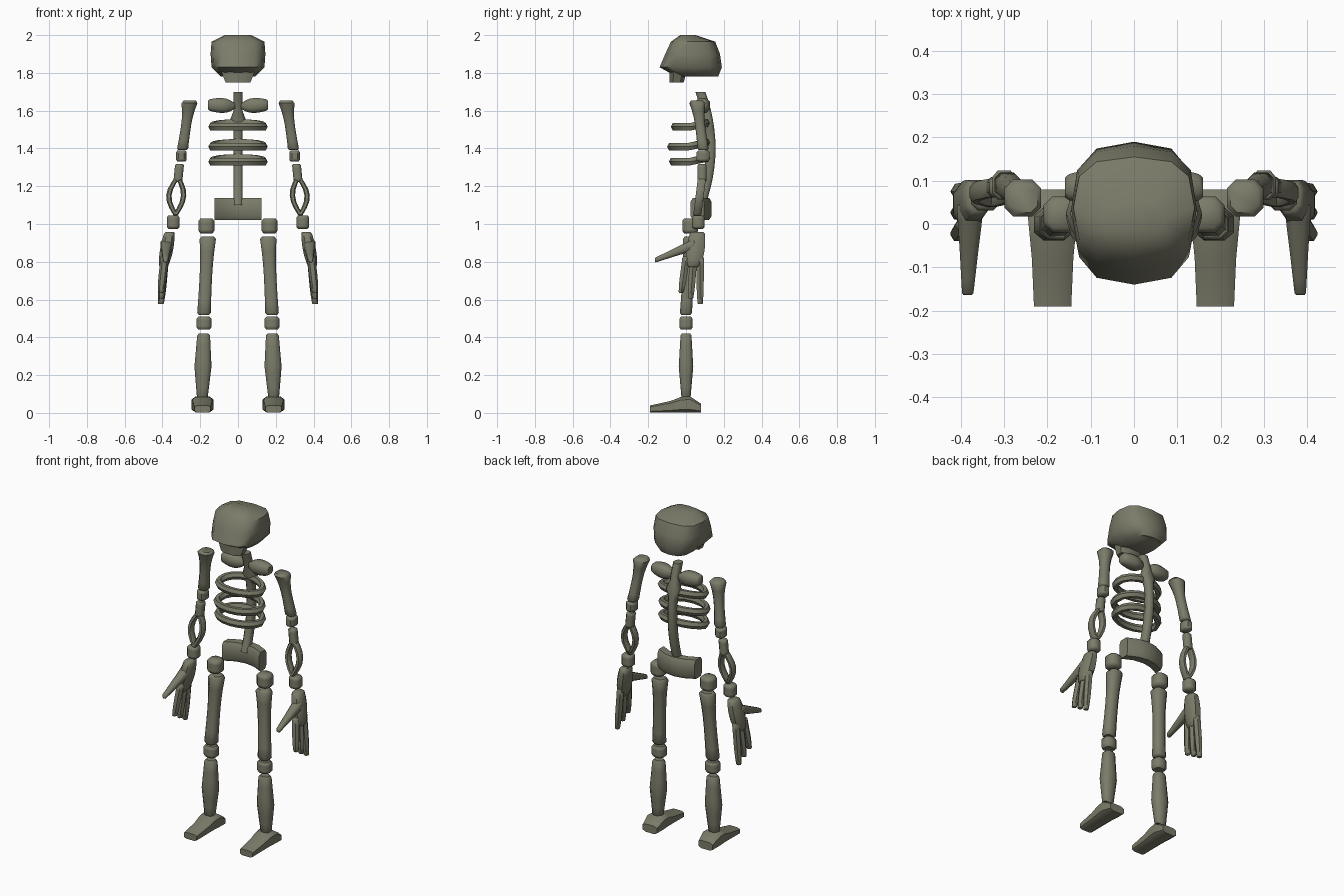
import bpy, bmesh, math
from mathutils import Vector

default_cube = bpy.data.objects.get("Cube")
if default_cube:
    bpy.data.objects.remove(default_cube, do_unlink=True)

bone_color = (0.2, 0.2, 0.145, 1)
bone = bpy.data.materials.new("weathered_bone")
bone.use_nodes = True
bone.diffuse_color = bone_color
shader = bone.node_tree.nodes["Principled BSDF"]
shader.inputs["Base Color"].default_value = bone_color

across, along, upward = Vector((1, 0, 0)), Vector((0, 1, 0)), Vector((0, 0, 1))
section_planes = {"x": (along, upward), "y": (across, upward), "z": (across, along)}
parts = []


def skin(name, rings, sides=8, power=0.75, closed=False, mirrored=False):
    """Skin rings given as (centre, u, v) with a rounded-box cross-section."""
    bm = bmesh.new()
    loops = []
    for centre, u, v in rings:
        loop = []
        for corner in range(sides):
            # Eight-sided sections are turned so that flats face the axes
            angle = math.tau * (corner + (0.5 if sides == 8 else 0)) / sides
            cosine, sine = math.cos(angle), math.sin(angle)
            point = (centre + u * math.copysign(abs(cosine) ** power, cosine)
                     + v * math.copysign(abs(sine) ** power, sine))
            if mirrored:
                point.x = -point.x
            loop.append(bm.verts.new(point))
        loops.append(loop)
    pairs = list(zip(loops, loops[1:]))
    if closed:
        pairs.append((loops[-1], loops[0]))
    else:
        bm.faces.new(loops[0])
        bm.faces.new(loops[-1])
    for lower, upper in pairs:
        for this in range(sides):
            after = (this + 1) % sides
            bm.faces.new((lower[this], lower[after], upper[after], upper[this]))
    bmesh.ops.recalc_face_normals(bm, faces=bm.faces)
    mesh = bpy.data.meshes.new(name)
    bm.to_mesh(mesh)
    bm.free()
    mesh.materials.append(bone)
    obj = bpy.data.objects.new(name, mesh)
    bpy.context.collection.objects.link(obj)
    parts.append(obj)


def skin_pair(name, rings, **options):
    skin("left_" + name, rings, **options)
    skin("right_" + name, rings, mirrored=True, **options)


def limb(name, start, end, radii, depth=1, axis="z", flare=2, bow=0, **options):
    """Mirrored bone: radii at start, middle and end, blended by the flare power."""
    start, end = Vector(start), Vector(end)
    first, middle, last = radii
    u, v = section_planes[axis]
    v = v * depth
    lip = (end - start).normalized() * 0.3
    rings = [(start - lip * first, u * first * 0.75, v * first * 0.75)]
    steps = 6
    for step in range(steps + 1):
        t = step / steps
        tip = first if t < 0.5 else last
        radius = middle + (tip - middle) * abs(2 * t - 1) ** flare
        centre = start.lerp(end, t) + across * bow * math.sin(math.pi * t)
        rings.append((centre, u * radius, v * radius))
    rings.append((end + lip * last, u * last * 0.75, v * last * 0.75))
    skin_pair(name, rings, **options)


def joint(name, centre, radius, half_height, depth=1):
    """Short rounded block between two bones."""
    centre = Vector(centre)
    offset = upward * half_height
    limb(name, centre + offset, centre - offset, (radius,) * 3, depth)


def level_ring(z, front, back, half_width):
    """Horizontal ring spanning from front to back."""
    centre = Vector((0, (front + back) / 2, z))
    return centre, across * half_width, along * (back - front) / 2


# Skull, its pointed brow and nose coming from the widest ring; then the jaw
skin("skull", [level_ring(*row) for row in (
    (1.78, -.05, .17, .09), (1.83, -.14, .19, .14), (1.9, -.11, .18, .145),
    (1.965, -.08, .155, .14), (2, -.03, .05, .07))], sides=12, power=0.7)
skin("jaw", [level_ring(1.75, -.09, -.01, .07), level_ring(1.82, -.09, .01, .1)])

# Spine, bowed backward at mid height and widened behind the top rib
spine = []
for step in range(13):
    z = 1.1 + step * 0.05
    centre = Vector((0, 0.13 - 0.6 * (z - 1.4) ** 2, z))
    width = 0.045 if step == 9 else 0.025
    spine.append((centre, across * width, along * 0.028))
skin("spine", spine)

# Pelvis, a thick plate curving forward at the sides
pelvis = []
for step in range(-2, 3):
    x = step / 16
    centre = Vector((x, 0.1 - 2.6 * x * x, 1.08))
    pelvis.append((centre, along * 0.037, upward * 0.06))
skin("pelvis", pelvis, power=0.5)

# Rib hoops, rising toward the spine
for name, height, front in (("upper", 1.515, -.08), ("middle", 1.41, -.1),
                            ("lower", 1.33, -.09)):
    hoop, segments = [], 16
    centre, width, depth = level_ring(height, front + 0.02, 0.11, 0.137)
    for segment in range(segments):
        angle = math.tau * segment / segments
        out = Vector((math.cos(angle), math.sin(angle), 0))
        rise = upward * 0.02 * max(0, out.y)
        hoop.append((centre + width * out.x + depth * out.y + rise,
                     out * 0.02, upward * 0.023))
    skin(name + "_rib", hoop, sides=6, power=1, closed=True)

# Collar bones and upper arms
limb("collar_bone", (.02, .09, 1.625), (.15, .085, 1.63), (.018, .042, .032), axis="x")
limb("upper_arm", (.257, .06, 1.64), (.293, .09, 1.4), (.045, .028, .031))
joint("elbow", (.3, .09, 1.36), .03, .02, depth=1.2)

# Forearm: two bones bowing apart below a shared upper end
limb("forearm_top", (.31, .085, 1.31), (.318, .085, 1.23), (.025,) * 3)
for name, bow in (("outer", .042), ("inner", -.036)):
    limb(name + "_forearm_bone", (.318, .085, 1.25), (.33, .06, 1.05), (.015,) * 3,
         depth=1.5, bow=bow)
joint("wrist", (.343, .065, 1.01), .036, .025)

# Hand: palm, three hanging fingers and a thumb reaching forward
limb("palm", (.363, .06, .95), (.393, .04, .78), (.03, .037, .026), depth=1.4)
for name, root, tip, tip_height in (("front", 0, -.025, .64), ("middle", .04, .025, .61),
                                    ("back", .075, .075, .58)):
    limb(name + "_finger", (.388, root, .82), (.408, tip, tip_height),
         (.023, .022, .016), sides=6, power=1)
limb("thumb", (.378, .04, .89), (.384, -.16, .81), (.033, .023, .014),
     axis="y", flare=1)

# Legs
joint("hip", (.167, .022, .99), .044, .027)
limb("thigh", (.16, .022, .92), (.18, 0, .53), (.046, .035, .038), depth=0.9)
joint("knee", (.18, 0, .475), .042, .022, depth=0.9)
limb("shin", (.182, 0, .41), (.189, 0, .08), (.036, .048, .03), depth=0.85, flare=1)

# Feet, flat underneath, tall at the ankle and low at the toe
foot = []
for y, half_width, height in ((.08, .05, .05), (.02, .06, .09), (-.03, .055, .085),
                              (-.08, .05, .065), (-.19, .045, .04)):
    centre = Vector((0.188, y, height / 2))
    foot.append((centre, across * half_width, upward * height / 2))
skin_pair("foot", foot, power=0.55)

# Smooth shading with crisp ends
bpy.ops.object.select_all(action="DESELECT")
for obj in parts:
    obj.select_set(True)
bpy.context.view_layer.objects.active = parts[0]
bpy.ops.object.shade_smooth_by_angle(angle=math.radians(50))
